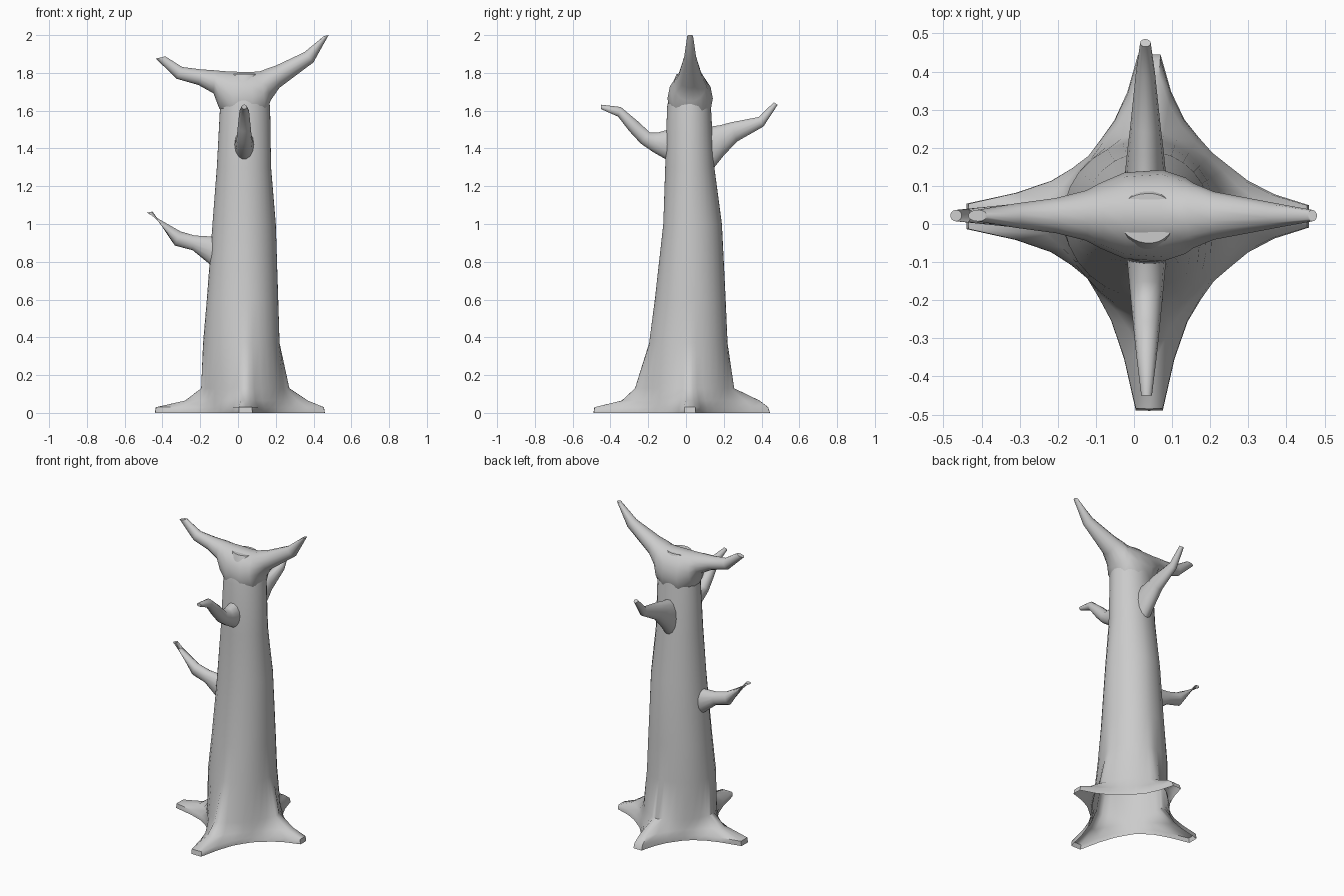
import bpy, bmesh, math

if "Cube" in bpy.data.objects:
    bpy.data.objects.remove(bpy.data.objects["Cube"])

CX, CY = 0.04, 0.02  # trunk axis


def make_object(name, rings, cap_start, cap_end):
    """Skin a list of closed rings into a smooth object."""
    bm = bmesh.new()
    loops = [[bm.verts.new(p) for p in ring] for ring in rings]
    n = len(loops[0])
    for a, b in zip(loops, loops[1:]):
        for i in range(n):
            j = (i + 1) % n
            bm.faces.new((a[i], a[j], b[j], b[i]))
    if cap_start:
        bm.faces.new(loops[0][::-1])
    if cap_end:
        bm.faces.new(loops[-1])
    bmesh.ops.recalc_face_normals(bm, faces=bm.faces)
    mesh = bpy.data.meshes.new(name)
    bm.to_mesh(mesh)
    bm.free()
    obj = bpy.data.objects.new(name, mesh)
    bpy.context.collection.objects.link(obj)
    bpy.ops.object.select_all(action='DESELECT')
    obj.select_set(True)
    bpy.context.view_layer.objects.active = obj
    bpy.ops.object.shade_smooth_by_angle(angle=math.radians(50))
    return obj


# Root profile: angle away from the root's axis -> share of its length
ROOT = [(0, 1), (4, 1), (10, .52), (20, .2), (32, .06), (45, 0)]
STEPS = [(t, w, 0) for t, w in ROOT] + [(90 - t, 0, w) for t, w in ROOT[-2:0:-1]]


def trunk_ring(z, body, tips=None):
    """body / tips: extents (x min, x max, y min, y max)."""
    def radii(e):
        return [e[1] - CX, e[3] - CY, CX - e[0], CY - e[2]]
    b, f = radii(body), radii(tips or body)
    pts = []
    for k in range(4):
        m = (k + 1) % 4
        for t, wa, wb in STEPS:
            c = math.cos(math.radians(t)) ** 2
            r = b[k] * c + b[m] * (1 - c)
            r += (f[k] - b[k]) * wa + (f[m] - b[m]) * wb
            a = math.radians(t + 90 * k)
            pts.append((CX + r * math.cos(a), CY + r * math.sin(a), z))
    return pts


# Trunk with four spreading roots, open underneath
make_object("trunk_and_roots", [
    trunk_ring(0, (-.18, .28, -.22, .25), (-.44, .46, -.49, .445)),
    trunk_ring(.03, (-.18, .27, -.22, .25), (-.435, .455, -.485, .435)),
    trunk_ring(.065, (-.18, .26, -.22, .24), (-.28, .37, -.34, .39)),
    trunk_ring(.13, (-.18, .245, -.22, .23), (-.195, .272, -.27, .255)),
    trunk_ring(.37, (-.185, .22, -.195, .22)),
    trunk_ring(.6, (-.165, .213, -.165, .21)),
    trunk_ring(1.0, (-.135, .20, -.12, .19)),
    trunk_ring(1.3, (-.112, .175, -.11, .15)),
    trunk_ring(1.62, (-.095, .17, -.10, .132)),
    trunk_ring(1.72, (-.08, .15, -.08, .115)),
    trunk_ring(1.795, (-.04, .11, -.05, .08)),
], False, True)


def branch(name, sections, along, offset):
    """Loft ellipses from (lower u, lower z, upper u, upper z, half width)."""
    rings = []
    for u0, z0, u1, z1, w in sections:
        ring = []
        for i in range(14):
            a = math.tau * i / 14
            k = .5 + .5 * math.sin(a)
            u, z, v = u0 + (u1 - u0) * k, z0 + (z1 - z0) * k, offset + w * math.cos(a)
            ring.append((u, v, z) if along == 'x' else (v, u, z))
        rings.append(ring)
    make_object(name, rings, True, True)


# Forked crown running left to right across the top
branch("crown_fork", [
    (-.435, 1.875, -.385, 1.888, .015), (-.325, 1.768, -.295, 1.832, .032),
    (-.21, 1.735, -.2, 1.82, .046), (-.13, 1.69, -.12, 1.815, .066),
    (-.1, 1.61, -.08, 1.812, .085), (-.03, 1.52, -.02, 1.81, .113),
    (.08, 1.52, .07, 1.808, .12), (.15, 1.57, .12, 1.812, .10),
    (.172, 1.65, .14, 1.82, .085), (.22, 1.72, .2, 1.84, .063),
    (.4, 1.855, .35, 1.91, .032), (.48, 2.0, .455, 1.995, .015)], 'x', .022)

# Side branches
branch("back_branch", [
    (.08, 1.25, .08, 1.51, .055), (.14, 1.285, .14, 1.52, .053),
    (.2, 1.36, .18, 1.525, .048), (.27, 1.435, .24, 1.54, .04),
    (.41, 1.515, .385, 1.567, .025), (.485, 1.63, .465, 1.645, .014)], 'y', .03)
branch("front_branch", [
    (-.05, 1.32, -.05, 1.51, .055), (-.115, 1.345, -.1, 1.5, .05),
    (-.175, 1.38, -.15, 1.485, .045), (-.24, 1.425, -.19, 1.485, .04),
    (-.3, 1.49, -.255, 1.545, .034), (-.36, 1.568, -.345, 1.62, .026),
    (-.45, 1.608, -.45, 1.632, .014)], 'y', .033)
branch("left_branch", [
    (-.09, .73, -.09, .935, .055), (-.15, .785, -.13, .935, .05),
    (-.24, .86, -.23, .94, .037), (-.335, .885, -.305, .962, .03),
    (-.452, 1.066, -.482, 1.06, .015)], 'x', .022)
